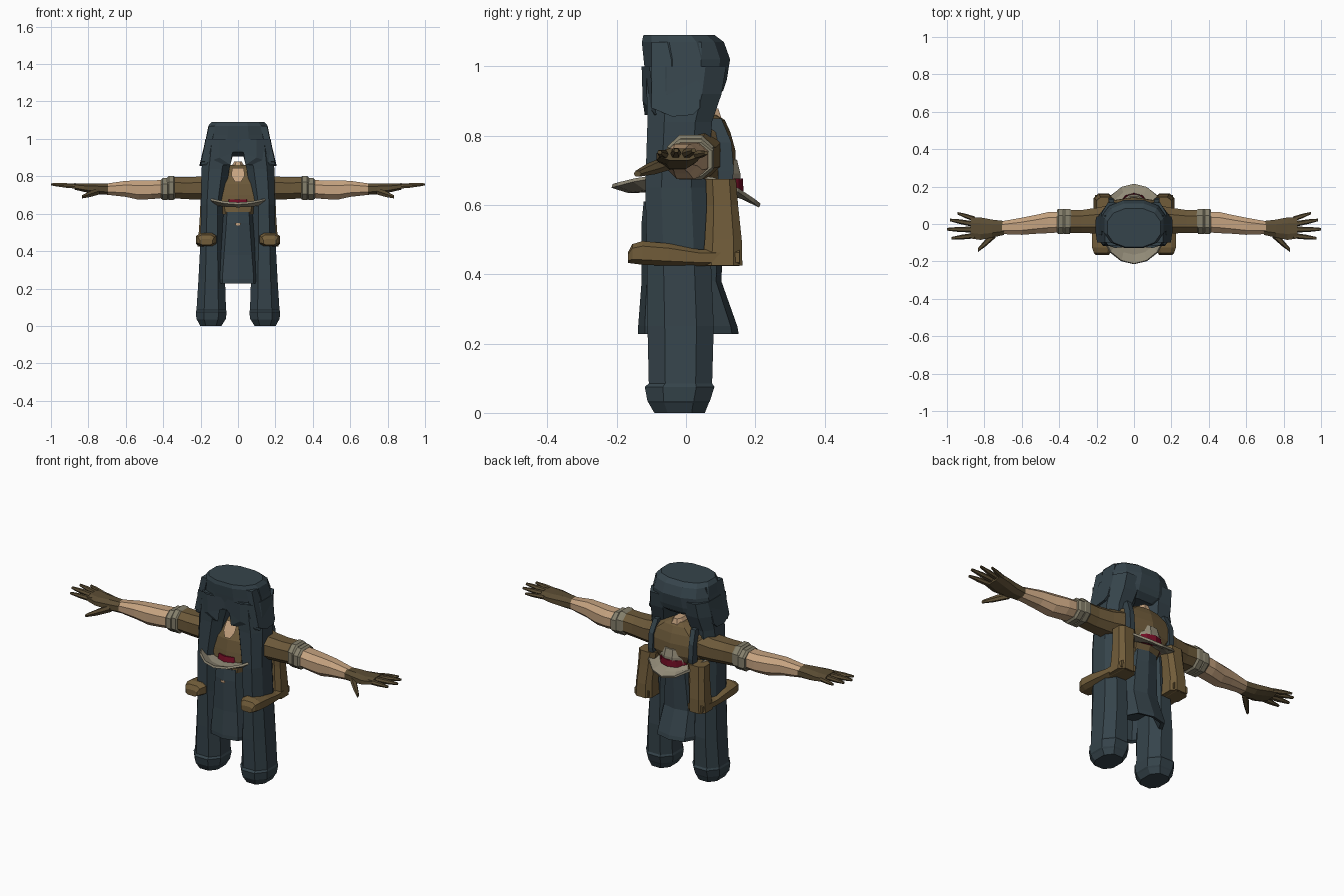
import bpy, bmesh, math
from mathutils import Vector


def material(name, rgb):
    m = bpy.data.materials.new(name)
    m.diffuse_color = (*rgb, 1)
    return m


SLATE = material("slate cloth", (0.036, 0.057, 0.070))
BROWN = material("brown cloth", (0.150, 0.100, 0.042))
GLOVE = material("dark leather", (0.105, 0.074, 0.034))
LEATHER = material("boot leather", (0.165, 0.108, 0.042))
SKIN = material("skin", (0.56, 0.365, 0.215))
FELT = material("pale felt", (0.285, 0.255, 0.185))
CUFF = material("grey cuff", (0.235, 0.215, 0.150))
RED = material("dark red", (0.17, 0.004, 0.018))


def make(name, verts, faces, mat, mirror=False):
    me = bpy.data.meshes.new(name)
    me.from_pydata(verts, [], faces)
    bm = bmesh.new()
    bm.from_mesh(me)
    bmesh.ops.recalc_face_normals(bm, faces=bm.faces)
    bm.to_mesh(me)
    bm.free()
    me.materials.append(mat)
    ob = bpy.data.objects.new(name, me)
    bpy.context.collection.objects.link(ob)
    if mirror:
        ob.modifiers.new("mirror", 'MIRROR').use_mirror_merge = False
    return ob


def loft(name, axis, sections, mat, n=8, power=2.4, mirror=False, turn=0.5):
    """Sections: position on axis, then (low, high) extents on the two other axes."""
    verts, faces = [], []
    for pos, a0, a1, b0, b1 in sections:
        for i in range(n):
            t = 2 * math.pi * (i + turn) / n
            c, s = math.cos(t), math.sin(t)
            fit = math.cos(math.pi * turn / n) if turn else 1
            c = math.copysign(min(1, abs(c / fit)) ** (2 / power), c)
            s = math.copysign(min(1, abs(s / fit)) ** (2 / power), s)
            a = (a0 + a1) / 2 + c * (a1 - a0) / 2
            b = (b0 + b1) / 2 + s * (b1 - b0) / 2
            verts.append({'x': (pos, a, b), 'y': (a, pos, b), 'z': (a, b, pos)}[axis])
    for r in range(len(sections) - 1):
        for i in range(n):
            j = (i + 1) % n
            faces.append((r * n + i, r * n + j, (r + 1) * n + j, (r + 1) * n + i))
    faces.append(tuple(range(n)))
    faces.append(tuple(range((len(sections) - 1) * n, len(sections) * n)))
    return make(name, verts, faces, mat, mirror)


# trousers: hips, legs with hems, side pockets
loft("trouser_hips", 'z', [
    (1.09, -0.145, 0.145, -0.125, 0.085),
    (1.07, -0.162, 0.162, -0.130, 0.112),
    (1.02, -0.172, 0.172, -0.125, 0.130),
    (0.96, -0.185, 0.185, -0.118, 0.120),
    (0.93, -0.188, 0.188, -0.112, 0.110),
    (0.905, -0.12, 0.12, -0.06, 0.08)], SLATE, n=12)
loft("trouser_leg", 'z', [
    (1.00, 0.035, 0.178, -0.120, 0.122),
    (0.92, 0.022, 0.193, -0.119, 0.108),
    (0.84, 0.042, 0.198, -0.116, 0.080),
    (0.65, 0.075, 0.200, -0.122, 0.066),
    (0.45, 0.075, 0.204, -0.118, 0.076),
    (0.25, 0.066, 0.215, -0.116, 0.085),
    (0.085, 0.060, 0.226, -0.112, 0.080),
    (0.075, 0.056, 0.230, -0.124, 0.087),
    (0.035, 0.062, 0.226, -0.116, 0.074),
    (0.028, 0.068, 0.220, -0.112, 0.070),
    (0.000, 0.085, 0.205, -0.095, 0.058)], SLATE, mirror=True)
pocket = [(-0.10, 1.07, 0.155), (-0.10, 0.88, 0.197), (-0.04, 0.855, 0.206),
          (0.02, 0.86, 0.206), (0.04, 0.88, 0.2), (0.045, 1.07, 0.155)]
pv = [(x - d, y, z) for d in (0, 0.035) for y, z, x in pocket]
k = len(pocket)
pf = [tuple(range(k)), tuple(range(k, 2 * k))]
pf += [(i, (i + 1) % k, k + (i + 1) % k, k + i) for i in range(k)]
make("trouser_pocket", pv, pf, SLATE, mirror=True)

# front fold of the trousers beside the crotch
make("trouser_fold", [
    (0.0, -0.118, 1.0), (0.0, -0.116, 0.945), (0.03, -0.118, 0.925), (0.04, -0.119, 0.86),
    (0.20, -0.085, 0.86), (0.172, -0.105, 1.0), (0.10, -0.125, 0.90), (0.10, -0.128, 1.0)],
    [(0, 1, 2, 6, 7), (2, 3, 6), (3, 4, 6), (6, 4, 5, 7)], SLATE, mirror=True)

# tunic skirt with flared, hollow hem
loft("tunic_skirt", 'z', [
    (0.61, -0.085, 0.085, -0.122, 0.115),
    (0.55, -0.090, 0.090, -0.128, 0.110),
    (0.38, -0.108, 0.108, -0.128, 0.102),
    (0.25, -0.122, 0.122, -0.138, 0.148),
    (0.228, -0.118, 0.118, -0.138, 0.152),
    (0.235, -0.105, 0.105, -0.12, 0.13),
    (0.33, -0.085, 0.085, -0.09, 0.07)], SLATE, n=10, power=2.8)
make("front_clasp", [(-0.016, -0.134, 0.55), (0.016, -0.134, 0.55),
                     (0.010, -0.134, 0.536), (-0.010, -0.134, 0.536)], [(0, 1, 2, 3)], SKIN)

# shirt torso, neck and open collar
loft("shirt_torso", 'z', [
    (0.595, -0.095, 0.095, -0.118, 0.10),
    (0.645, -0.110, 0.110, -0.112, 0.125),
    (0.70, -0.155, 0.155, -0.102, 0.145),
    (0.76, -0.165, 0.165, -0.090, 0.142),
    (0.81, -0.150, 0.150, -0.060, 0.128),
    (0.845, -0.090, 0.090, -0.025, 0.112),
    (0.86, -0.050, 0.050, 0.0, 0.09)], BROWN, n=10, power=2.7)
loft("neck", 'z', [
    (0.80, -0.045, 0.045, -0.02, 0.09),
    (0.85, -0.038, 0.038, -0.005, 0.105),
    (0.878, -0.022, 0.022, 0.015, 0.095)], SKIN)
make("open_collar", [(-0.033, -0.052, 0.845), (0.033, -0.052, 0.845),
                     (0.034, -0.078, 0.80), (0.016, -0.094, 0.77),
                     (-0.016, -0.094, 0.77), (-0.034, -0.078, 0.80)],
     [(0, 1, 2, 5), (5, 2, 3, 4)], SKIN)
loft("back_strap", 'z', [
    (0.62, 0.105, 0.135, 0.09, 0.130),
    (0.70, 0.108, 0.138, 0.09, 0.140),
    (0.78, 0.108, 0.138, 0.07, 0.134),
    (0.85, 0.100, 0.130, 0.03, 0.105)], SLATE, n=4, power=6, mirror=True)

# sleeves, cuffs and forearms
loft("sleeve", 'x', [
    (0.10, -0.06, 0.11, 0.67, 0.83),
    (0.20, -0.055, 0.09, 0.672, 0.802),
    (0.28, -0.050, 0.078, 0.675, 0.798),
    (0.35, -0.050, 0.078, 0.680, 0.800)], BROWN, mirror=True)
cuff = [(0.335, -0.045, 0.078, 0.680, 0.798), (0.345, -0.058, 0.084, 0.670, 0.805),
        (0.370, -0.058, 0.084, 0.670, 0.805), (0.380, -0.050, 0.078, 0.680, 0.795)]
loft("cuff_inner", 'x', cuff, CUFF, mirror=True)
loft("cuff_outer", 'x', [(x + 0.033, a, b, c, d - 0.012) for x, a, b, c, d in cuff],
     CUFF, mirror=True)
loft("forearm", 'x', [
    (0.36, -0.045, 0.070, 0.685, 0.785),
    (0.46, -0.052, 0.066, 0.676, 0.780),
    (0.53, -0.055, 0.050, 0.672, 0.780),
    (0.60, -0.060, 0.036, 0.688, 0.778),
    (0.72, -0.055, 0.014, 0.702, 0.760)], SKIN, mirror=True)

# gloves: hand, four fingers, thumb
loft("glove_hand", 'x', [
    (0.695, -0.060, 0.018, 0.700, 0.762),
    (0.76, -0.075, 0.026, 0.702, 0.764),
    (0.82, -0.088, 0.038, 0.715, 0.762),
    (0.875, -0.080, 0.040, 0.728, 0.764)], GLOVE, mirror=True)


def finger(name, start, end, width):
    mid = Vector(start).lerp(Vector(end), 0.55)
    rows = []
    for (x, y, z), w in ((start, width), (mid, width * 0.85), (end, width * 0.45)):
        rows.append((x, y - w, y + w, z - w * 0.9, z + w * 0.9))
    loft(name, 'x', rows, GLOVE, n=6, mirror=True, turn=0)


finger("little_finger", (0.85, 0.026, 0.744), (0.945, 0.058, 0.750), 0.014)
finger("ring_finger", (0.86, 0.000, 0.748), (0.985, 0.022, 0.757), 0.015)
finger("middle_finger", (0.86, -0.030, 0.748), (1.0, -0.028, 0.757), 0.016)
finger("index_finger", (0.85, -0.062, 0.745), (0.975, -0.076, 0.752), 0.015)
finger("thumb", (0.74, -0.050, 0.722), (0.835, -0.140, 0.690), 0.023)

# boots: tall shaft behind, foot pointing forward
loft("boot_shaft", 'z', [
    (0.425, 0.110, 0.218, 0.045, 0.165),
    (0.50, 0.112, 0.212, 0.052, 0.163),
    (0.60, 0.105, 0.205, 0.058, 0.152),
    (0.675, 0.095, 0.203, 0.055, 0.146)], LEATHER, power=3, mirror=True)
loft("boot_foot", 'y', [
    (0.155, 0.120, 0.210, 0.423, 0.475),
    (0.04, 0.118, 0.220, 0.423, 0.472),
    (-0.05, 0.112, 0.226, 0.423, 0.490),
    (-0.125, 0.112, 0.226, 0.426, 0.497),
    (-0.155, 0.125, 0.216, 0.430, 0.488),
    (-0.167, 0.135, 0.205, 0.432, 0.465)], LEATHER, power=3.2, mirror=True)

# hat at the waist: curled brim, red band, crown
n = 16
bv, bf = [], []
for rx, y0, y1, zf, zb, zs in ((0.11, -0.11, 0.135, 0.642, 0.645, 0.65),
                               (0.15, -0.165, 0.18, 0.640, 0.615, 0.655),
                               (0.178, -0.213, 0.213, 0.655, 0.598, 0.688)):
    for i in range(n):
        t = 2 * math.pi * i / n
        c, s = math.cos(t), math.sin(t)
        bv.append((rx * c, s * (y1 if s > 0 else -y0),
                   zs * c * c + (zb if s > 0 else zf) * s * s))
for r in range(2):
    for i in range(n):
        j = (i + 1) % n
        bf.append((r * n + i, r * n + j, (r + 1) * n + j, (r + 1) * n + i))
brim = make("hat_brim", bv, bf, FELT)
solid = brim.modifiers.new("thickness", 'SOLIDIFY')
solid.thickness = 0.012
solid.offset = 0
loft("hat_band", 'z', [
    (0.640, -0.105, 0.105, -0.124, 0.166),
    (0.676, -0.100, 0.100, -0.116, 0.164)], RED, n=14, power=2)
loft("hat_crown", 'z', [
    (0.640, -0.10, 0.10, -0.095, 0.160),
    (0.690, -0.095, 0.095, -0.080, 0.160),
    (0.730, -0.080, 0.080, -0.060, 0.150),
    (0.745, -0.050, 0.050, -0.030, 0.110)], FELT, n=12, power=2)
